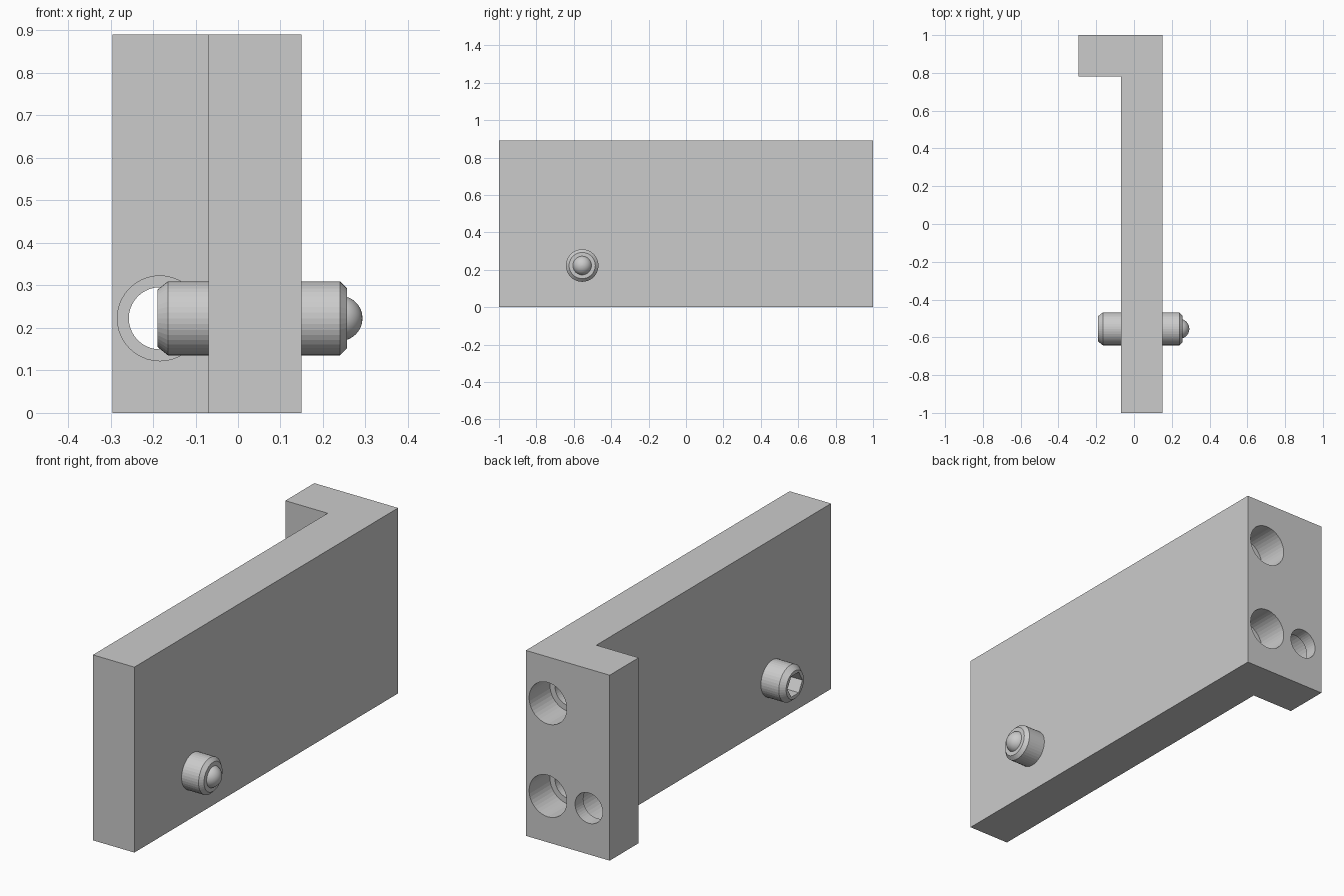
import bpy
import bmesh
from math import cos, sin, pi, radians
from mathutils import Matrix, Vector

default = bpy.data.objects.get("Cube")
if default:
    bpy.data.objects.remove(default, do_unlink=True)

HEIGHT = 0.89
LOW, HIGH = HEIGHT / 4, HEIGHT * 3 / 4
BORE, HOLE = 0.1, 0.073      # counterbore and screw hole radii
STEP = 0.158                 # counterbore depth
FLANGE_FRONT, FLANGE_BACK = 0.78, 1.0

TO_X = Matrix.Rotation(pi / 2, 4, 'Y')    # local z points to +x
TO_FRONT = Matrix.Rotation(pi / 2, 4, 'X')   # local z points to -y


def add_mesh(name, bm):
    bmesh.ops.recalc_face_normals(bm, faces=bm.faces[:])
    mesh = bpy.data.meshes.new(name)
    bm.to_mesh(mesh)
    bm.free()
    obj = bpy.data.objects.new(name, mesh)
    bpy.context.collection.objects.link(obj)
    return obj


def prism(name, outline, height):
    """Extrude a flat outline upward."""
    bm = bmesh.new()
    base = bm.faces.new([bm.verts.new((x, y, 0)) for x, y in outline])
    top = bmesh.ops.extrude_face_region(bm, geom=[base])["geom"]
    bmesh.ops.translate(bm, vec=(0, 0, height),
                        verts=[v for v in top if isinstance(v, bmesh.types.BMVert)])
    return add_mesh(name, bm)


def lathe(name, profile, turn, origin, sides=40):
    """Revolve (distance, radius) points around an axis, with closed ends."""
    bm = bmesh.new()
    rings = [[bm.verts.new((r * cos(2 * pi * i / sides), r * sin(2 * pi * i / sides), d))
              for i in range(sides)] for d, r in profile]
    for a, b in zip(rings, rings[1:]):
        for i in range(sides):
            j = (i + 1) % sides
            bm.faces.new((a[i], a[j], b[j], b[i]))
    bm.faces.new(rings[0])
    bm.faces.new(rings[-1])
    bm.transform(Matrix.Translation(Vector(origin)) @ turn)
    return add_mesh(name, bm)


def cut(obj, cutters):
    """Subtract the cutters, bake the result and drop the cutters."""
    for c in cutters:
        c.hide_render = True
        mod = obj.modifiers.new(c.name, 'BOOLEAN')
        mod.operation = 'DIFFERENCE'
        mod.solver = 'EXACT'
        mod.object = c
    bpy.context.view_layer.update()
    evaluated = obj.evaluated_get(bpy.context.evaluated_depsgraph_get())
    baked = bpy.data.meshes.new_from_object(evaluated)
    obj.modifiers.clear()
    obj.data = baked
    for c in cutters:
        bpy.data.objects.remove(c, do_unlink=True)


def smooth(obj, angle):
    bpy.ops.object.select_all(action='DESELECT')
    obj.select_set(True)
    bpy.context.view_layer.objects.active = obj
    bpy.ops.object.shade_smooth_by_angle(angle=radians(angle))


# L-shaped bracket: long plate with a flange at the back
bracket = prism("bracket", [(0.15, -1), (0.15, FLANGE_BACK), (-0.295, FLANGE_BACK),
                            (-0.295, FLANGE_FRONT), (-0.07, FLANGE_FRONT), (-0.07, -1)], HEIGHT)

# Two counterbored screw holes entering from the back
thickness = FLANGE_BACK - FLANGE_FRONT
back_bore = [(-0.05, BORE), (STEP, BORE), (STEP, HOLE), (thickness, HOLE)]
cutters = [lathe("screw_hole_cutter", back_bore, TO_FRONT, (0.033, FLANGE_BACK, z))
           for z in (LOW, HIGH)]

# Through hole counterbored from the front of the flange
narrow = thickness - STEP
front_bore = [(-0.05, HOLE), (narrow, HOLE), (narrow, BORE), (thickness + 0.05, BORE)]
cutters.append(lathe("through_hole_cutter", front_bore, TO_FRONT, (-0.184, FLANGE_BACK, LOW)))
cut(bracket, cutters)

# Plunger body with chamfered ends and a hexagonal socket
PIN = (0, -0.555, LOW)
body = lathe("plunger_body", [(-0.19, 0.067), (-0.165, 0.087), (0.24, 0.087), (0.257, 0.07)],
             TO_X, PIN)
socket = lathe("socket_cutter", [(-0.25, 0.057), (-0.09, 0.057)],
               TO_X @ Matrix.Rotation(pi / 2, 4, 'Z'), PIN, sides=6)
cut(body, [socket])

# Rounded ball at the tip
R, CENTRE = 0.053, 0.24
arc = [(CENTRE + R * sin(a), R * cos(a)) for a in (radians(11 * k) for k in range(9))]
ball = lathe("plunger_ball", arc, TO_X, PIN)
smooth(ball, 40)
